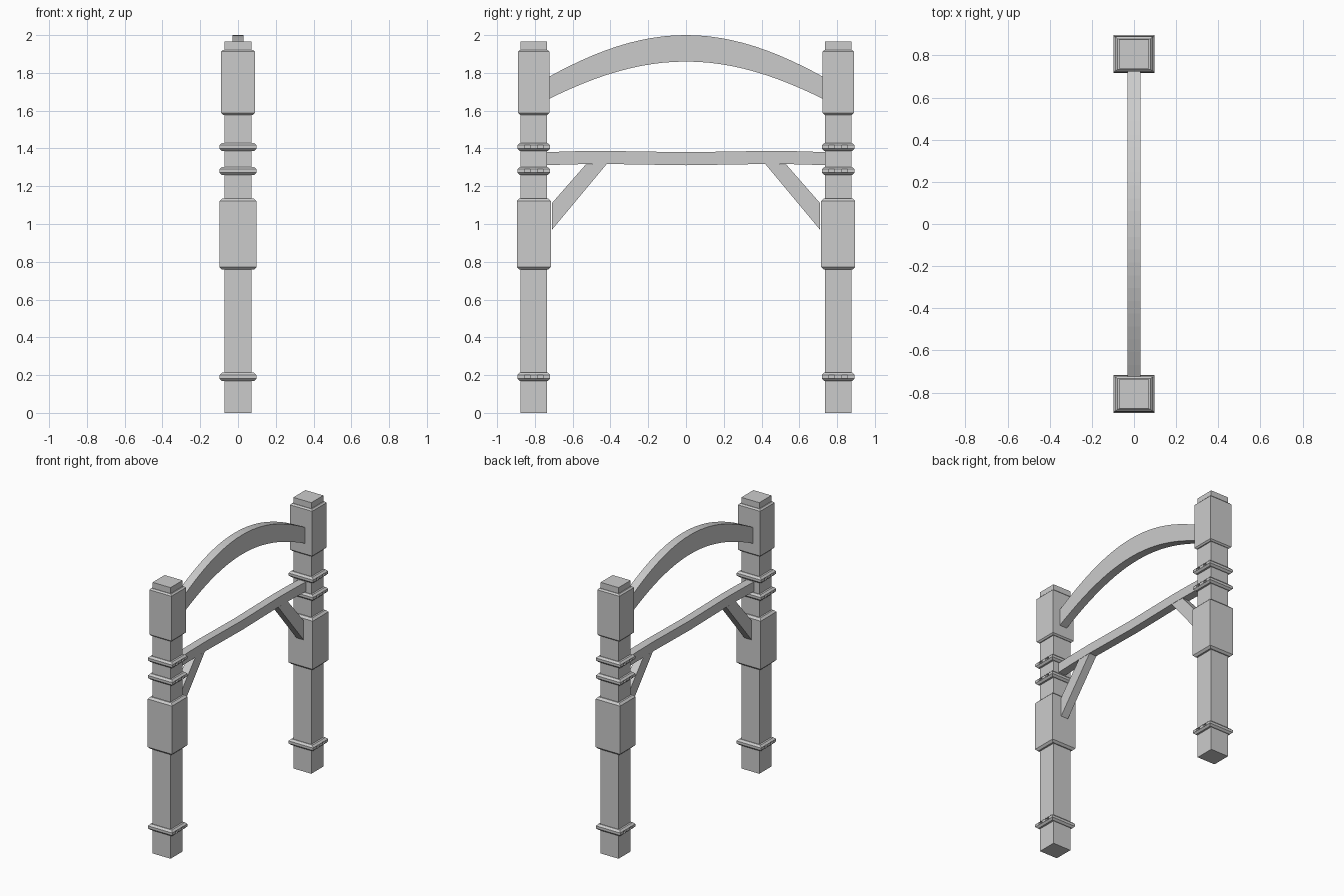
import bpy, bmesh

if "Cube" in bpy.data.objects:
    bpy.data.objects.remove(bpy.data.objects["Cube"])

POST_Y = 0.806


def new_object(name, bm):
    bmesh.ops.recalc_face_normals(bm, faces=bm.faces[:])
    mesh = bpy.data.meshes.new(name)
    bm.to_mesh(mesh)
    bm.free()
    ob = bpy.data.objects.new(name, mesh)
    bpy.context.collection.objects.link(ob)
    return ob


def tapered(name, y, hx, hy, levels):
    """Rectangular column; levels are (z, inset from full size)."""
    bm = bmesh.new()
    rings = [[bm.verts.new((sx * (hx - d), y + sy * (hy - d), z))
              for sx, sy in ((-1, -1), (1, -1), (1, 1), (-1, 1))]
             for z, d in levels]
    for a, b in zip(rings, rings[1:]):
        for i in range(4):
            j = (i + 1) % 4
            bm.faces.new((a[i], a[j], b[j], b[i]))
    bm.faces.new(rings[0][::-1])
    bm.faces.new(rings[-1])
    return new_object(name, bm)


def block(name, y, hx, hy, z0, z1, c):
    return tapered(name, y, hx, hy, [(z0, c), (z0 + c, 0), (z1 - c, 0), (z1, c)])


def slab(name, outline, half):
    """Flat y-z outline given thickness along x."""
    bm = bmesh.new()
    a = [bm.verts.new((-half, y, z)) for y, z in outline]
    b = [bm.verts.new((half, y, z)) for y, z in outline]
    n = len(outline)
    for i in range(n):
        j = (i + 1) % n
        bm.faces.new((a[i], a[j], b[j], b[i]))
    bm.faces.new(a[::-1])
    bm.faces.new(b)
    return new_object(name, bm)


def strip(name, rows, half):
    """Beam swept along y from (y, bottom, top) rows."""
    bm = bmesh.new()
    rings = [[bm.verts.new(p) for p in ((-half, y, lo), (half, y, lo), (half, y, hi), (-half, y, hi))]
             for y, lo, hi in rows]
    for a, b in zip(rings, rings[1:]):
        for i in range(4):
            j = (i + 1) % 4
            bm.faces.new((a[i], a[j], b[j], b[i]))
    bm.faces.new(rings[0][::-1])
    bm.faces.new(rings[-1])
    return new_object(name, bm)


def notched_band(name, y, z):
    """Chamfered collar with two small notches on each x face."""
    band = block(name, y, 0.098, 0.087, z - 0.022, z + 0.022, 0.013)
    bm = bmesh.new()
    for sx in (-1, 1):
        for dy in (-0.034, 0.034):
            cube = bmesh.ops.create_cube(bm, size=1)["verts"]
            bmesh.ops.scale(bm, vec=(0.03, 0.028, 0.018), verts=cube)
            bmesh.ops.translate(bm, vec=(sx * 0.099, y + dy, z), verts=cube)
    cutter = new_object(name + "_cutter", bm)
    cutter.hide_render = True
    cutter.hide_viewport = True
    mod = band.modifiers.new("notches", "BOOLEAN")
    mod.operation = "DIFFERENCE"
    mod.solver = "EXACT"
    mod.object = cutter


for side, s in (("front", -1), ("back", 1)):
    y = s * POST_Y
    # Post, with cap on top
    tapered(side + "_post", y, 0.072, 0.069, [(0, 0), (1.6, 0)])
    tapered(side + "_cap", y, 0.072, 0.069, [(1.91, 0), (1.965, 0)])
    # Thick blocks
    block(side + "_lower_block", y, 0.098, 0.09, 0.758, 1.135, 0.014)
    block(side + "_upper_block", y, 0.089, 0.083, 1.578, 1.922, 0.01)
    # Collars
    for i, z in enumerate((0.191, 1.281, 1.408)):
        notched_band(f"{side}_collar_{i + 1}", y, z)
    # Diagonal brace
    slab(side + "_brace", [(s * 0.71, 1.11), (s * 0.71, 0.969), (s * 0.42, 1.317), (s * 0.53, 1.316)], 0.029)

# Arched top beam
rows = []
for i in range(-12, 13):
    t = i / 12
    f = t * t * (1.1 - 0.1 * t * t)
    rows.append((t * 0.73, 1.86 - 0.2 * f, 2.0 - 0.223 * f))
strip("arched_beam", rows, 0.03)

# Slightly bowed cross beam
strip("cross_beam", [(y, 1.311 + d, 1.38 + d) for y, d in
                     ((-0.745, 0), (-0.6, 0.005), (-0.43, 0.007), (-0.25, 0.004), (0, 0),
                      (0.25, 0.004), (0.43, 0.007), (0.6, 0.005), (0.745, 0))], 0.03)
